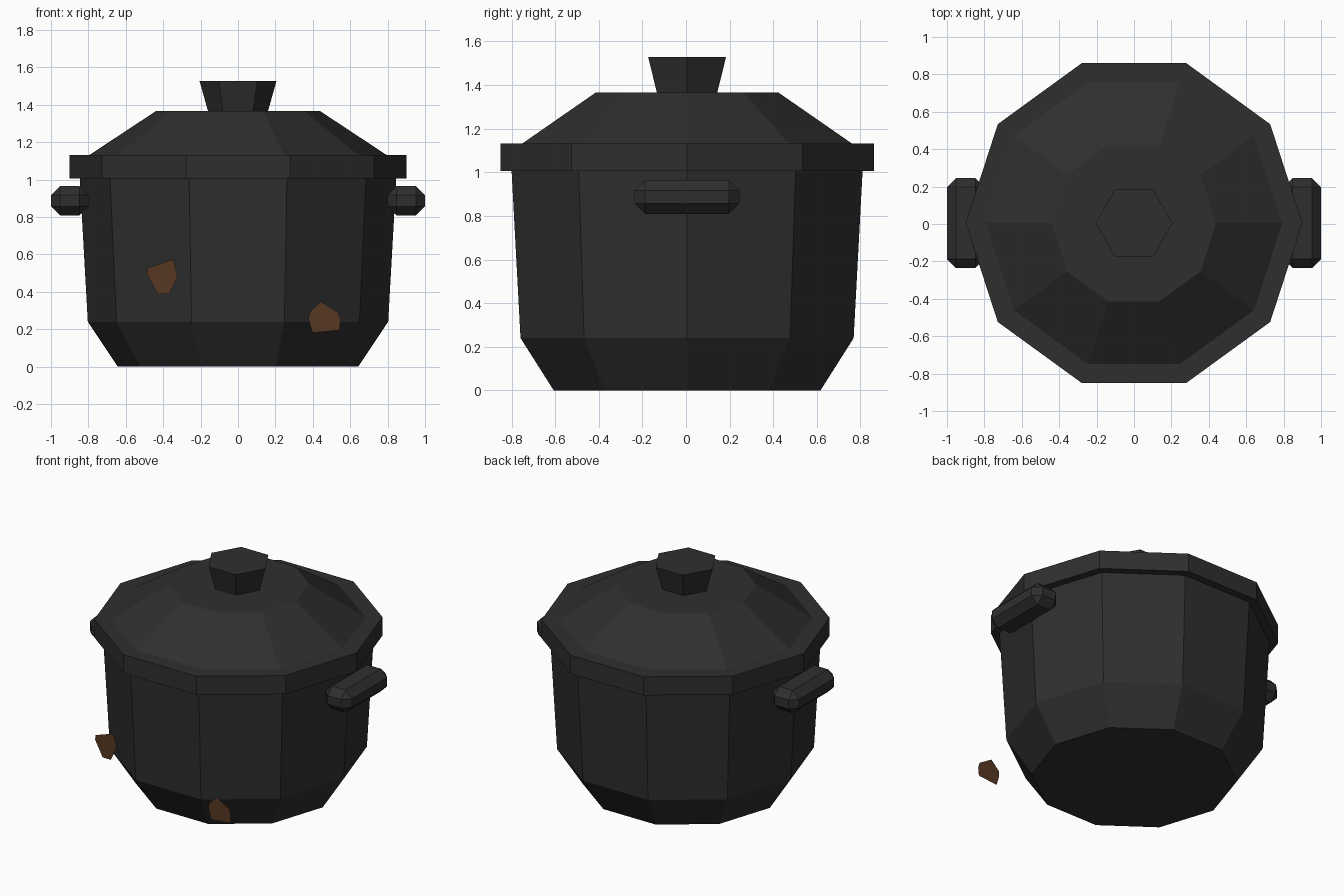
import bpy, bmesh, math

if "Cube" in bpy.data.objects:
    bpy.data.objects.remove(bpy.data.objects["Cube"])

CY = 0.005  # pot sits slightly back of centre to balance the patches


def material(name, rgb):
    m = bpy.data.materials.new(name)
    m.diffuse_color = (*rgb, 1)
    m.use_nodes = True
    m.node_tree.nodes["Principled BSDF"].inputs["Base Color"].default_value = m.diffuse_color
    return m


iron = material("black cast iron", (0.028, 0.028, 0.028))
rust = material("rust brown", (0.095, 0.04, 0.016))


def finish(name, bm, mat):
    bmesh.ops.recalc_face_normals(bm, faces=bm.faces)
    mesh = bpy.data.meshes.new(name)
    bm.to_mesh(mesh)
    bm.free()
    mesh.materials.append(mat)
    ob = bpy.data.objects.new(name, mesh)
    bpy.context.collection.objects.link(ob)
    return ob


def lathe(name, profile, sides, mat):
    """Closed faceted solid from (radius, z) rings."""
    bm = bmesh.new()
    rings = []
    for r, z in profile:
        angles = [math.tau * i / sides for i in range(sides)]
        rings.append([bm.verts.new((r * math.cos(a), r * math.sin(a) + CY, z)) for a in angles])
    for lo, hi in zip(rings, rings[1:]):
        for i in range(sides):
            j = (i + 1) % sides
            bm.faces.new((lo[i], lo[j], hi[j], hi[i]))
    bm.faces.new(rings[0][::-1])
    bm.faces.new(rings[-1])
    return finish(name, bm, mat)


# Pot body, lid and knob
lathe("pot_body", [(0.643, 0), (0.803, 0.24), (0.846, 1.005)], 10, iron)
lathe("lid", [(0.9, 1.005), (0.9, 1.133), (0.793, 1.133), (0.44, 1.366)], 10, iron)
lathe("lid_knob", [(0.16, 1.366), (0.206, 1.528)], 6, iron)

# Chamfered side handles
for name, side in (("left_handle", -1), ("right_handle", 1)):
    bm = bmesh.new()
    bmesh.ops.create_cube(bm, size=1)
    for v in bm.verts:
        v.co = (v.co.x * 0.2 + side * 0.9, v.co.y * 0.48 + CY, v.co.z * 0.156 + 0.887)
    bmesh.ops.bevel(bm, geom=bm.edges[:], offset=0.048, segments=1, affect='EDGES')
    finish(name, bm, iron)

# Flat rust patches standing just in front of the pot
patches = {
    "left_rust_patch": [(-0.484, 0.527), (-0.345, 0.575), (-0.323, 0.484),
                        (-0.367, 0.388), (-0.43, 0.388), (-0.487, 0.495)],
    "right_rust_patch": [(0.441, 0.348), (0.537, 0.289), (0.549, 0.25),
                         (0.543, 0.195), (0.398, 0.181), (0.377, 0.254), (0.381, 0.289)],
}
for name, outline in patches.items():
    bm = bmesh.new()
    face = bm.faces.new([bm.verts.new((x, -0.861, z)) for x, z in reversed(outline)])
    ob = finish(name, bm, rust)
    if ob.data.polygons[0].normal.y > 0:  # face the front
        ob.data.flip_normals()
